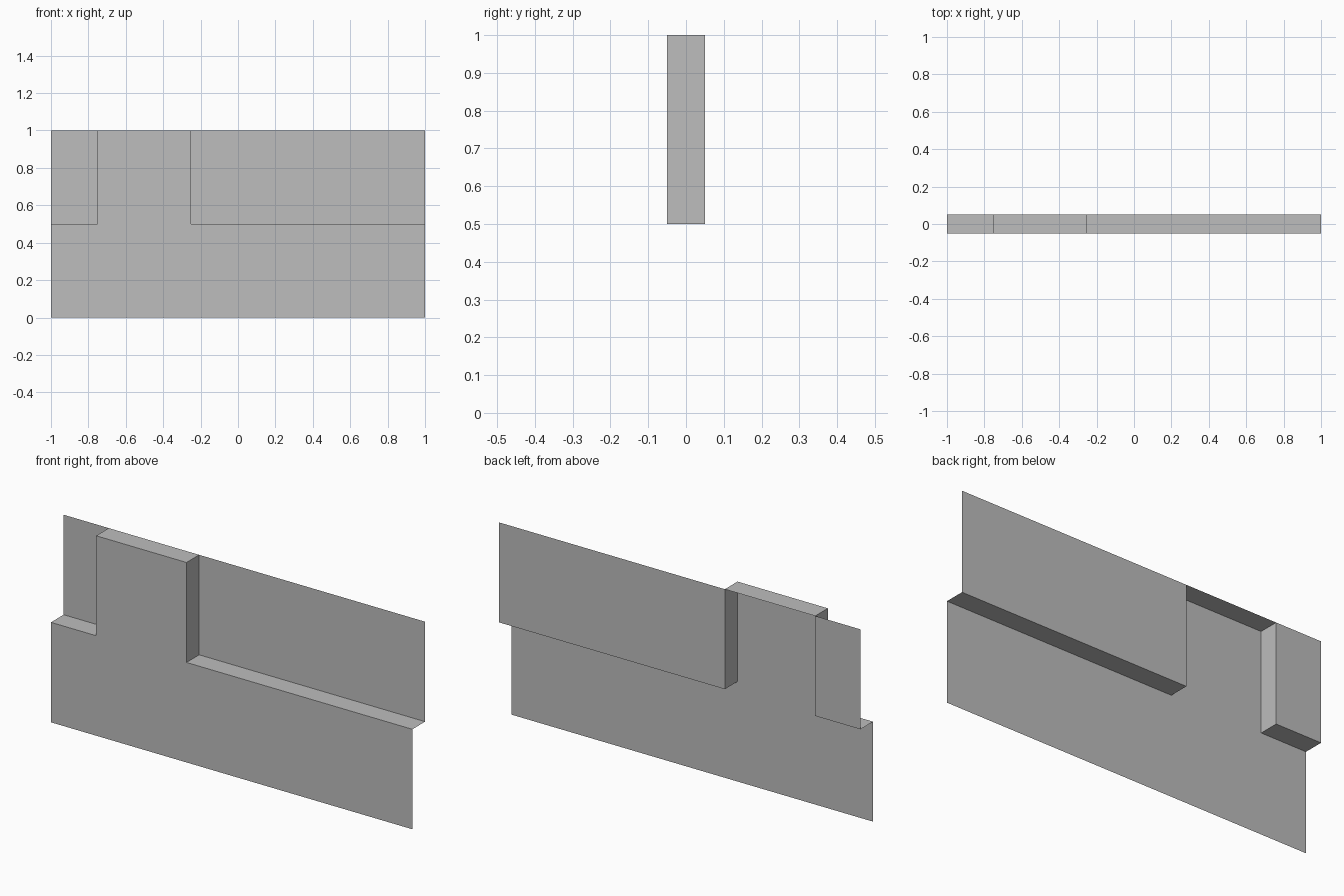
import bpy, bmesh

cube = bpy.data.objects.get("Cube")
if cube:
    bpy.data.objects.remove(cube, do_unlink=True)

HALF = 1.0                      # half length of the sheet
FRONT, BACK = -0.05, 0.05       # the two planes joined by the step
LEDGE, TOP = 0.5, 1.0           # heights of the ledge and the top edge
TAB_R, TAB_L = -0.75, -0.25     # sides of the raised tab

grey = bpy.data.materials.new("plain grey")
grey.use_nodes = True
colour = (0.51, 0.51, 0.51, 1)
grey.diffuse_color = colour
grey.node_tree.nodes["Principled BSDF"].inputs["Base Color"].default_value = colour

bm = bmesh.new()

# Stepped outline, drawn once on the front plane and once on the back plane
outline = [(-HALF, LEDGE), (TAB_R, LEDGE), (TAB_R, TOP),
           (TAB_L, TOP), (TAB_L, LEDGE), (HALF, LEDGE)]
front = [bm.verts.new((x, FRONT, z)) for x, z in outline]
back = [bm.verts.new((x, BACK, z)) for x, z in outline]

# Front wall with its tab
foot = [bm.verts.new((x, FRONT, 0)) for x in (HALF, -HALF)]
wall = bm.faces.new(list(reversed(front + foot)))

# Ledges, tab sides and tab lid bridge the two planes
for i in range(len(outline) - 1):
    bm.faces.new((front[i], front[i + 1], back[i + 1], back[i]))

# Upper back panels on either side of the tab
right_corner = bm.verts.new((-HALF, BACK, TOP))
left_corner = bm.verts.new((HALF, BACK, TOP))
bm.faces.new((back[0], back[1], back[2], right_corner))
bm.faces.new((back[4], back[5], left_corner, back[3]))

# Consistent normals, with the front wall facing -y
bmesh.ops.recalc_face_normals(bm, faces=bm.faces)
bm.normal_update()
if wall.normal.y > 0:
    bmesh.ops.reverse_faces(bm, faces=bm.faces)

mesh = bpy.data.meshes.new("stepped_panel")
bm.to_mesh(mesh)
bm.free()
mesh.materials.append(grey)
panel = bpy.data.objects.new("stepped_panel", mesh)
bpy.context.collection.objects.link(panel)
